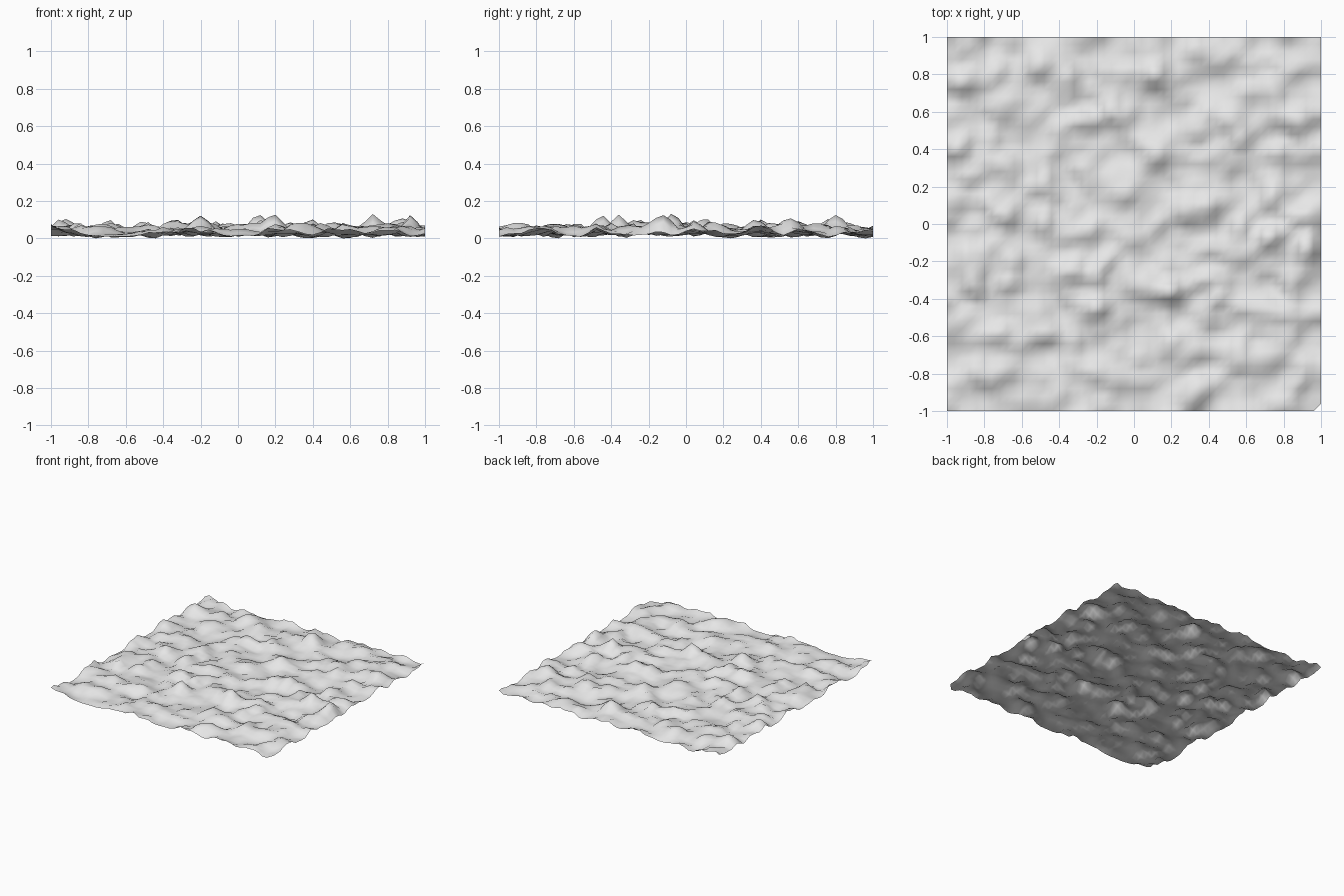
import bpy
import bmesh
import math
from mathutils import Vector, noise

cube = bpy.data.objects.get("Cube")
if cube:
    bpy.data.objects.remove(cube, do_unlink=True)

CELLS = 50

# Main summits, ridges and hollows: x, y, height, half-width along x and y
LANDMARKS = [
    (.72, -.07, .155, .06, .06), (.11, .81, .15, .07, .06),
    (.19, -.36, .15, .07, .06), (-.2, -.45, .145, .07, .06),
    (.87, .55, .13, .06, .07), (-.92, .76, .125, .07, .06),
    (.12, .37, .12, .05, .07), (-.52, .84, .11, .06, .07),
    (-.35, .79, .105, .05, .06), (-.3, .55, .11, .07, .05),
    (.5, .56, .11, .05, .07), (-.05, .15, .105, .08, .05),
    (.35, -.87, .105, .07, .06), (.32, -.68, .085, .12, .05),
    (.7, -.7, .085, .14, .05), (-.47, -.59, .1, .07, .05),
    (0, -.33, .1, .1, .05), (.7, -.46, .09, .1, .05),
    (-.65, -.2, .1, .07, .06), (-.45, -.69, .02, .06, .05),
]

# Lesser knolls: x, y
KNOLLS = [
    (-.7, .33), (-.27, .3), (.35, .5), (-.87, .26), (.62, -.15),
    (-.85, -.2), (-.33, -.06), (0, -.08), (.75, .57), (-.94, -.52),
    (-.84, -.8), (-.7, -.78), (-.2, -.79), (.6, .72), (-.68, .66),
]


def pulled(z, x, y, px, py, top, wx, wy):
    # Draw the ground towards a given height around one point
    weight = math.exp(-((x - px) / wx) ** 2 - ((y - py) / wy) ** 2)
    return z + (top - z) * weight


def ground_height(x, y):
    # Shallow hollows and sharper hills from two sizes of noise
    p = Vector((x, y, .37))
    z = .054 * math.exp(.85 * noise.noise(p * 6) + .65 * noise.noise(p * 11.3))
    for px, py in KNOLLS:
        z = pulled(z, x, y, px, py, .09, .07, .05)
    for landmark in LANDMARKS:
        z = pulled(z, x, y, *landmark)
    return z


# Terrain sheet
bm = bmesh.new()
bmesh.ops.create_grid(bm, x_segments=CELLS, y_segments=CELLS, size=1)
for v in bm.verts:
    v.co.z = ground_height(v.co.x, v.co.y)

# Clip one corner diagonally
corner = min(bm.verts, key=lambda v: v.co.y - v.co.x)
loop = corner.link_loops[0]
ring = [loop.link_loop_next.vert,
        loop.link_loop_next.link_loop_next.vert,
        loop.link_loop_prev.vert]
bmesh.ops.delete(bm, geom=[corner], context='VERTS')
bm.faces.new(ring)

# Rest the lowest point on the floor
lowest = min(v.co.z for v in bm.verts)
for v in bm.verts:
    v.co.z -= lowest
for f in bm.faces:
    f.smooth = True

mesh = bpy.data.meshes.new("terrain")
bm.to_mesh(mesh)
bm.free()
terrain = bpy.data.objects.new("terrain", mesh)
bpy.context.collection.objects.link(terrain)

# Pale grey material
grey = bpy.data.materials.new("pale_grey")
grey.use_nodes = True
colour = (.8, .8, .8, 1)
grey.diffuse_color = colour
grey.node_tree.nodes["Principled BSDF"].inputs["Base Color"].default_value = colour
mesh.materials.append(grey)
